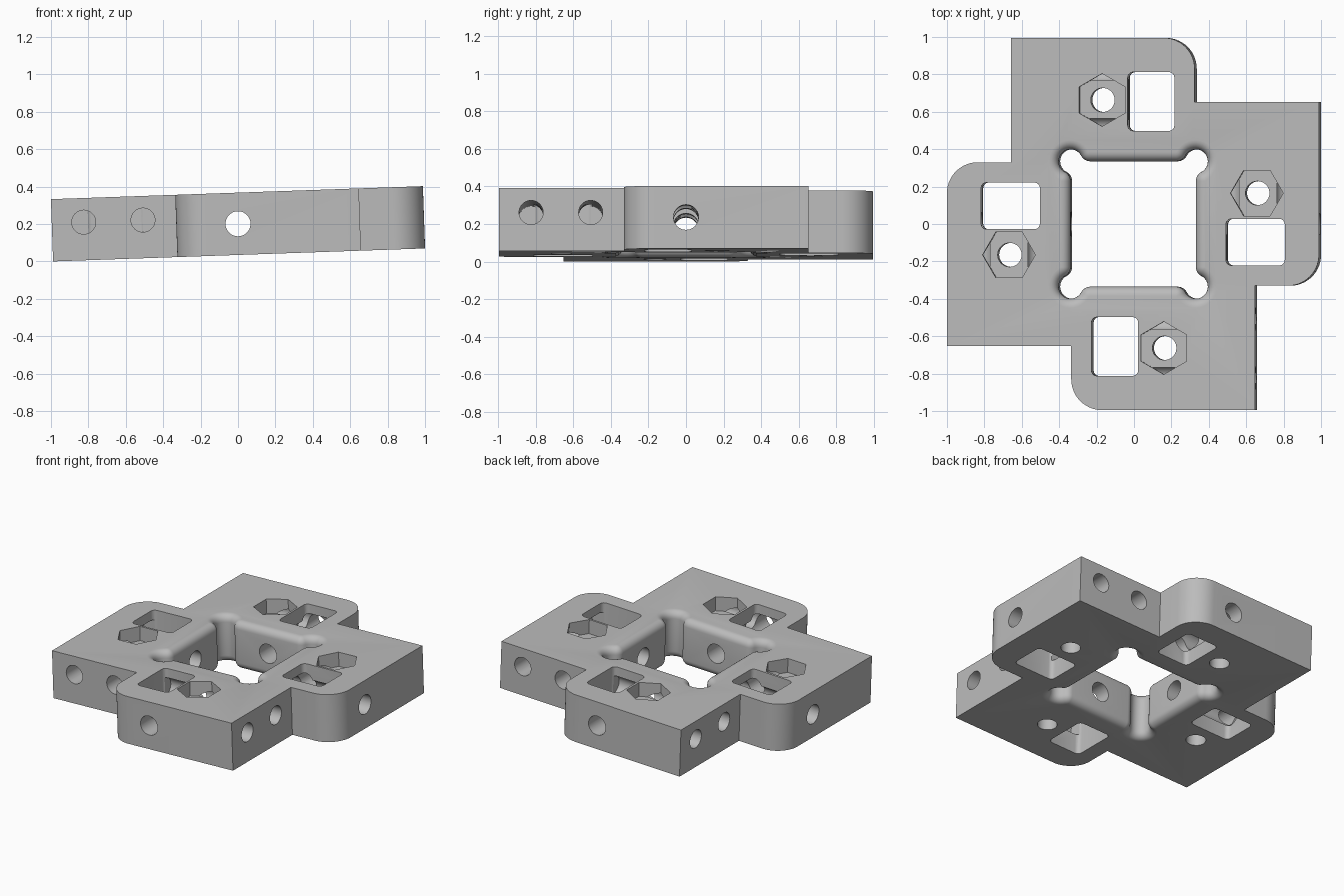
import bpy, bmesh
from math import sin, cos, pi, radians, atan2, hypot, sqrt
from mathutils import Matrix, Vector

if "Cube" in bpy.data.objects:
    bpy.data.objects.remove(bpy.data.objects["Cube"])

THICK = 0.333      # plate thickness
HALF = 0.995       # half of the overall width
STEP = 0.652       # arm shoulder
INNER = 0.33       # arm's rounded side
TILT = radians(2.0)

gray = bpy.data.materials.new("plain_gray")
gray.use_nodes = True
gray.diffuse_color = (0.5, 0.5, 0.5, 1)
gray.node_tree.nodes["Principled BSDF"].inputs["Base Color"].default_value = (0.5, 0.5, 0.5, 1)


def arc(cx, cy, r, a0, a1, n):
    return [(cx + r * cos(a0 + (a1 - a0) * i / n), cy + r * sin(a0 + (a1 - a0) * i / n))
            for i in range(n + 1)]


def four_fold(points):
    """Repeat a quarter outline around the centre."""
    out = []
    for x, y in points:
        out.append((x, y))
    for _ in range(3):
        points = [(-y, x) for x, y in points]
        out += points
    return out


def ring(points, z):
    return [Vector((x, y, z)) for x, y in points]


def loft(name, rings, matrix=Matrix()):
    """Closed solid skinned through rings of equal length."""
    bm = bmesh.new()
    rows = [[bm.verts.new(matrix @ p) for p in r] for r in rings]
    n = len(rows[0])
    for low, high in zip(rows, rows[1:]):
        for i in range(n):
            j = (i + 1) % n
            bm.faces.new((low[i], low[j], high[j], high[i]))
    bm.faces.new(rows[0][::-1])
    bm.faces.new(rows[-1])
    bmesh.ops.recalc_face_normals(bm, faces=bm.faces)
    mesh = bpy.data.meshes.new(name)
    bm.to_mesh(mesh)
    bm.free()
    mesh.materials.append(gray)
    obj = bpy.data.objects.new(name, mesh)
    bpy.context.collection.objects.link(obj)
    return obj


def circle(x, y, r, n=40):
    return arc(x, y, r, 0, 2 * pi, n)[:-1]


def rounded_box(cx, cy, w, h, r):
    pts = []
    for k, (sx, sy) in enumerate([(1, 1), (-1, 1), (-1, -1), (1, -1)]):
        pts += arc(cx + sx * (w / 2 - r), cy + sy * (h / 2 - r), r, k * pi / 2, (k + 1) * pi / 2, 4)
    return pts


# Pinwheel plate
quarter = [(STEP, -INNER)] + arc(HALF - 0.165, 0.165 - INNER, 0.165, -pi / 2, 0, 14) + [(HALF, STEP)]
outline = four_fold(quarter)
plate = loft("pinwheel_plate", [ring(outline, 0), ring(outline, THICK)])
bpy.context.view_layer.objects.active = plate
plate.select_set(True)


def cut(rings, matrix=Matrix()):
    tool = loft("cutter", rings, matrix)
    tool.hide_render = True
    mod = plate.modifiers.new("cut", "BOOLEAN")
    mod.operation = "DIFFERENCE"
    mod.solver = "EXACT"
    mod.object = tool
    bpy.ops.object.modifier_apply(modifier=mod.name)
    bpy.data.objects.remove(tool)


# Central window with relieved corners, edges rounded above and below
SIDE, RELIEF, BLEND, ROUND = 0.335, 0.064, 0.055, 0.05
drop = sqrt((RELIEF + BLEND) ** 2 - BLEND ** 2)
meet = atan2(drop, -BLEND)


def window(d):
    a = arc(SIDE + BLEND, SIDE - drop, BLEND - d, pi, meet, 6)
    b = arc(SIDE, SIDE, RELIEF + d, meet - pi, 1.5 * pi - meet, 20)[1:-1]
    return four_fold(a + b + [(y, x) for x, y in reversed(a)])


steps = [(ROUND * (1 - sin(t)), ROUND * (1 - cos(t))) for t in [i * pi / 12 for i in range(6, -1, -1)]]
layers = [(-0.05, ROUND)] + steps
rings = [ring(window(d), h) for h, d in layers]
rings += [ring(window(d), THICK - h) for h, d in reversed(layers)]
cut(rings)

# Features of each arm
for k in range(4):
    turn = Matrix.Rotation(k * pi / 2, 4, "Z")
    # strap pocket
    box = rounded_box(0.655, -0.097, 0.315, 0.25, 0.03)
    cut([ring(box, -0.1), ring(box, THICK + 0.1)], turn)
    # bolt hole and nut recess
    bolt = circle(0.663, 0.165, 0.064)
    cut([ring(bolt, -0.1), ring(bolt, THICK + 0.1)], turn)
    nut = circle(0.663, 0.165, 0.141, 6)
    cut([ring(nut, THICK - 0.1), ring(nut, THICK + 0.1)], turn)
    # cord holes running along the pocket walls
    lay = Matrix.Rotation(pi / 2, 4, "X")
    for x in (0.507, 0.824):
        cord = circle(x, 0.204, 0.064)
        cut([ring(cord, -0.75), ring(cord, 0.215)], turn @ lay)

# Cross holes through the middle of opposite arms
for k in range(2):
    bore = circle(0, THICK / 2, 0.067)
    cut([ring(bore, -1.2), ring(bore, 1.2)],
        Matrix.Rotation(k * pi / 2, 4, "Z") @ Matrix.Rotation(pi / 2, 4, "X"))

# Slight tilt, then rest on the ground and centre
plate.data.transform(Matrix.Rotation(-TILT, 4, "Y"))
co = [v.co for v in plate.data.vertices]
mid = [(min(c[i] for c in co) + max(c[i] for c in co)) / 2 for i in range(2)]
plate.data.transform(Matrix.Translation((-mid[0], -mid[1], -min(c.z for c in co))))

bpy.ops.object.shade_smooth_by_angle(angle=radians(30))
